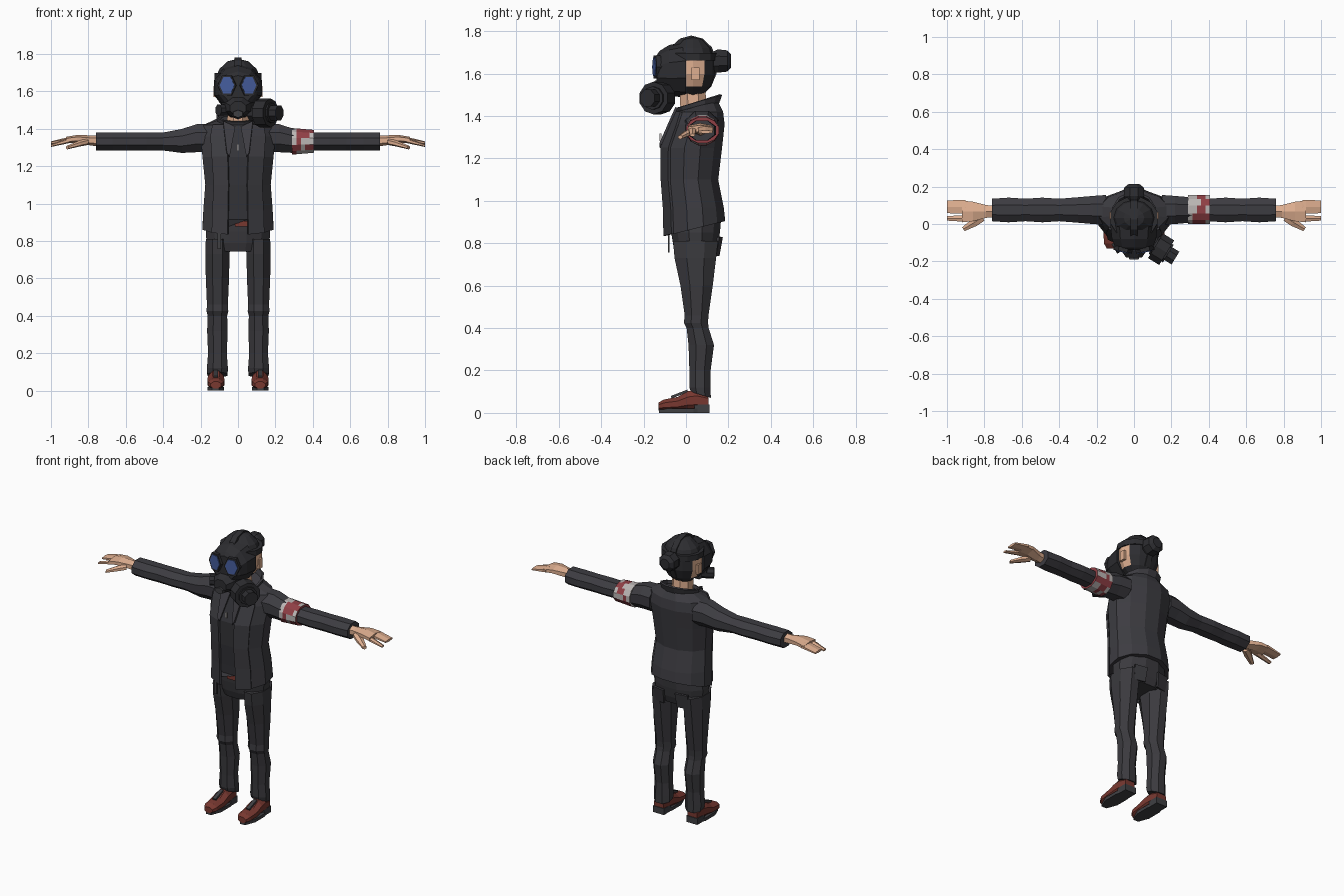
import bpy, bmesh, math, random

random.seed(4)
cube = bpy.data.objects.get("Cube")
if cube:
    bpy.data.objects.remove(cube, do_unlink=True)


def material(name, red, green, blue):
    made = bpy.data.materials.new(name)
    made.use_nodes = True
    made.diffuse_color = (red, green, blue, 1)
    shader = made.node_tree.nodes["Principled BSDF"]
    shader.inputs["Base Color"].default_value = made.diffuse_color
    return made


JACKET = material("jacket charcoal", .046, .045, .053)
SHIRT = material("shirt dark grey", .034, .034, .04)
TROUSERS = material("trouser grey", .043, .042, .048)
MASK = material("mask black", .026, .026, .03)
SKIN = material("skin", .74, .43, .28)
LENS = material("lens blue", .06, .11, .34)
LEATHER = material("red brown leather", .19, .04, .03)
RED = material("armband red", .28, .05, .06)
PALE = material("armband pale", .5, .47, .46)
SOLE = material("sole grey", .05, .05, .055)


def finish(name, bm, materials, rule=None, thickness=0):
    """Turn a bmesh into an object, colouring its faces by an optional rule."""
    bmesh.ops.recalc_face_normals(bm, faces=bm.faces)
    bm.normal_update()
    if rule:
        for face in bm.faces:
            face.material_index = rule(face.calc_center_median(), face.normal)
    mesh = bpy.data.meshes.new(name)
    bm.to_mesh(mesh)
    bm.free()
    for entry in materials:
        mesh.materials.append(entry)
    made = bpy.data.objects.new(name, mesh)
    bpy.context.collection.objects.link(made)
    if thickness:
        modifier = made.modifiers.new("thickness", "SOLIDIFY")
        modifier.thickness = thickness
        modifier.offset = 0
    return made


def loft(name, rings, *materials, axis="z", sides=8, mirror=1, phase=.5, shift=0,
         caps=True, edit=None, loc=(0, 0, 0), turn=0, **options):
    """Join rings of (along, centre, half width, half depth, optional tilt)."""
    angles = [math.tau * (i + phase) / sides for i in range(sides)]
    widest = max(math.cos(a) for a in angles)
    deepest = max(math.sin(a) for a in angles)
    bm = bmesh.new()
    loops = []
    for along, centre, width, depth, *tilt in rings:
        loop = []
        for a in angles:
            u = shift + width * math.cos(a) / widest
            lean = depth * math.sin(a) / deepest
            v = centre + lean
            w = along + sum(tilt) * lean
            x, y, z = {"x": (w, u, v), "y": (u, w, v), "z": (u, v, w)}[axis]
            loop.append(bm.verts.new((mirror * x, y, z)))
        loops.append(loop)
    for low, high in zip(loops, loops[1:]):
        for i in range(sides):
            j = (i + 1) % sides
            bm.faces.new((low[i], low[j], high[j], high[i]))
    if caps:
        bm.faces.new(loops[0])
        bm.faces.new(loops[-1])
    if edit:
        for vert in bm.verts:
            edit(vert.co)
    made = finish(name, bm, materials, **options)
    made.location = (mirror * loc[0], loc[1], loc[2])
    made.rotation_euler.z = mirror * turn


def drum(name, loc, width, depth, length, mat, taper=1, **options):
    """Prism around its centre; four sides make a box."""
    rings = [(-length / 2, 0, width, depth), (length / 2, 0, width * taper, depth * taper)]
    loft(name, rings, mat, loc=loc, **options)


def panel(name, inner, outer, mat, mirror):
    """Thin cloth panel between two edge polylines."""
    bm = bmesh.new()
    left, right = ([bm.verts.new((mirror * x, y, z)) for x, y, z in edge]
                   for edge in (inner, outer))
    for i in range(len(left) - 1):
        bm.faces.new((left[i], left[i + 1], right[i + 1], right[i]))
    finish(name, bm, [mat], thickness=.012)


# Jacket body: raised hem at the front opening, shirt in the front facets
TORSO = [(.87, .045, .19, .14, .25), (.97, .04, .185, .138), (1.1, .022, .175, .13),
         (1.25, .03, .19, .14), (1.36, .057, .2, .125), (1.42, .065, .185, .11),
         (1.45, .065, .11, .085, .25)]


def raise_hem(co):
    if co.z < .9 and co.y < 0 and abs(co.x) < .06:
        co.z = .915


def torso_rule(centre, normal):
    if abs(centre.x) > .03 or centre.y > 0:
        return 0
    return 2 if centre.z > 1.42 else 1


def flap_edge(across, forward):
    """Follow the torso front at a share of its width and depth."""
    return [(width * across, y - depth * forward - .006, z - sum(tilt) * depth * forward)
            for z, y, width, depth, *tilt in TORSO[:-1]]


loft("jacket_body", TORSO, JACKET, SHIRT, SKIN, sides=12, edit=raise_hem, rule=torso_rule)
loft("collar", [(1.42, .06, .1, .085, .3), (1.47, .06, .11, .105, .3)], JACKET,
     sides=12, caps=False, thickness=.012)
drum("zip_pull", (0, -.12, 1.3), .006, .004, .035, PALE, sides=4)

# Neck, head with bare cheeks, and straps
loft("neck", [(1.39, .04, .06, .065), (1.53, .03, .055, .06)], SKIN)
head = bmesh.new()
bmesh.ops.create_uvsphere(head, u_segments=12, v_segments=7, radius=1)
for vert in head.verts:
    vert.co = (vert.co.x * .127, vert.co.y * .11 + .033, vert.co.z * .145 + 1.63)
finish("hooded_head", head, [MASK, SKIN],
       lambda centre, normal: int(abs(normal.x) > .75 and centre.z < 1.66))
drum("head_strap", (0, .033, 1.68), .126, .112, .035, MASK, sides=12)
drum("crown_strap", (0, .025, 1.635), .12, .145, .036, MASK, axis="x", sides=14)
loft("rear_bun", [(.12, 1.655, .04, .045), (.15, 1.66, .055, .055),
                  (.195, 1.66, .052, .05), (.213, 1.66, .03, .03)], MASK, axis="y")

# Gas mask shell, muzzle and filter
loft("mask_shell", [(0, 1.62, .127, .132), (-.08, 1.615, .118, .12),
                    (-.125, 1.61, .1, .097), (-.14, 1.61, .085, .075)],
     MASK, axis="y", sides=10)
loft("muzzle", [(-.08, 1.52, .088, .06), (-.145, 1.515, .065, .052),
                (-.18, 1.51, .042, .036)], MASK, axis="y")
drum("outlet_valve", (0, -.155, 1.48), .025, .02, .07, SOLE, axis="y", sides=6, taper=1.5)
FILTER = dict(axis="y", loc=(.145, -.135, 1.485), turn=1.02)
drum("filter_stem", mat=MASK, width=.04, depth=.04, length=.18, **FILTER)
drum("filter_canister", mat=MASK, width=.077, depth=.077, length=.07, sides=10, **FILTER)
drum("filter_cap", mat=MASK, width=.055, depth=.055, length=.09, sides=10, **FILTER)
drum("cheek_plug", (-.075, -.115, 1.5), .03, .03, .07, MASK, axis="y", turn=-1.02)

# Hips and belt
loft("hips", [(.745, .045, .14, .09), (.79, .045, .168, .105),
              (.85, .045, .172, .115), (.93, .045, .155, .122)], TROUSERS, sides=12)
drum("belt_front", (.025, -.08, .892), .042, .004, .03, LEATHER, sides=4)
drum("hanging_strap", (-.1, -.082, .8), .009, .004, .085, SOLE, sides=4)

for side, mirror in (("left_", 1), ("right_", -1)):
    # Jacket front
    panel(side + "jacket_flap", flap_edge(.28, 1), flap_edge(.73, .73), JACKET, mirror)
    panel(side + "lapel", [(.015, -.055, 1.41), (.045, -.12, 1.25)],
          [(.08, -.045, 1.44), (.06, -.12, 1.27)], JACKET, mirror)

    # Ear and goggle
    drum(side + "ear", (.122, .045, 1.6), .008, .018, .06, SKIN, sides=4, mirror=mirror)
    goggle = dict(axis="y", sides=6, phase=0, mirror=mirror, turn=.2)
    drum(side + "lens_frame", (.058, -.136, 1.632), .05, .054, .024, MASK, **goggle)
    drum(side + "lens", (.058, -.148, 1.632), .04, .044, .008, LENS, **goggle)

    # Sleeve with a gentle ripple of folds
    folds = [(.4 + .09 * i, 1.332, .06 + .006 * (i % 2), .048) for i in range(5)]
    loft(side + "sleeve", [(.15, 1.35, .08, .075), (.22, 1.35, .075, .075),
                           (.3, 1.335, .068, .064), *folds],
         JACKET, axis="x", shift=.075, mirror=mirror)

    # Hand
    hand = dict(axis="x", sides=6, mirror=mirror)
    loft(side + "palm", [(.74, 1.335, .03, .03), (.79, 1.338, .034, .027),
                         (.86, 1.346, .052, .021), (.92, 1.34, .058, .017)],
         SKIN, shift=.067, **hand)
    loft(side + "fingers", [(.9, 1.342, .037, .015), (1, 1.325, .034, .008)],
         SKIN, shift=.092, **hand)
    loft(side + "index_finger", [(.9, 1.338, .018, .014), (1, 1.31, .012, .007)],
         SKIN, shift=.03, **hand)
    loft(side + "thumb", [(0, 0, .02, .018), (.05, -.01, .022, .016), (.12, -.03, .012, .01)],
         SKIN, loc=(.81, .035, 1.33), turn=-.55, **hand)

    # Trouser leg and rear pocket
    loft(side + "leg", [(.81, .045, .062, .106), (.73, .044, .065, .098),
                        (.6, .05, .062, .076), (.46, .05, .056, .056),
                        (.425, .047, .058, .057), (.4, .055, .052, .052),
                        (.32, .072, .055, .06), (.2, .066, .05, .05),
                        (.12, .066, .056, .05), (.085, .07, .054, .047, -.3)],
         TROUSERS, shift=.11, mirror=mirror)
    panel(side + "rear_pocket", [(.04, .168, .83), (.045, .152, .74)],
          [(.12, .152, .83), (.115, .136, .74)], TROUSERS, mirror)

    # Shoe
    loft(side + "shoe", [(-.13, .03, .028, .018), (-.105, .036, .042, .027),
                         (-.04, .042, .046, .033), (.01, .056, .043, .046),
                         (.05, .06, .04, .05), (.105, .052, .034, .04)],
         LEATHER, axis="y", shift=.118, mirror=mirror)
    drum(side + "sole", (.12, -.012, .01), .044, .115, .02, SOLE, mirror=mirror)
    drum(side + "heel", (.118, .075, .02), .039, .035, .04, SOLE, sides=4, mirror=mirror)
    panel(side + "laces", [(.107, -.07, .074), (.107, .008, .104)],
          [(.13, -.07, .074), (.13, .008, .104)], SOLE, mirror)

# Mottled armband on the left sleeve
loft("armband", [(.29 + .023 * i, 1.333, .077, .071 - .002 * i) for i in range(6)],
     RED, PALE, axis="x", sides=12, shift=.078,
     rule=lambda centre, normal: int(random.random() < .5))
